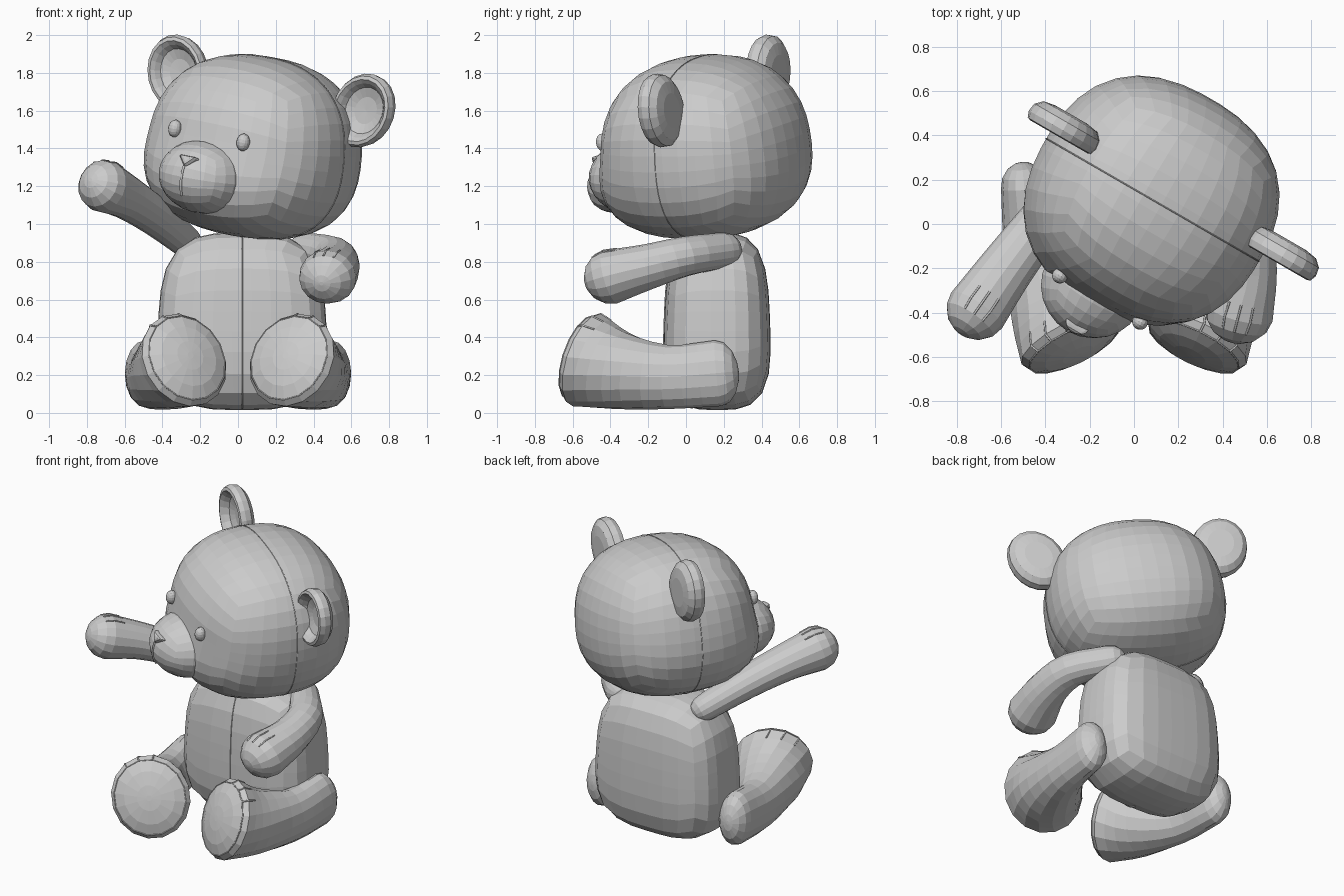
import bpy, bmesh
from math import sin, cos, tan, pi, radians, copysign
from mathutils import Vector, Matrix

if "Cube" in bpy.data.objects:
    bpy.data.objects.remove(bpy.data.objects["Cube"])


def finish(name, bm, mat=Matrix()):
    bmesh.ops.recalc_face_normals(bm, faces=bm.faces)
    me = bpy.data.meshes.new(name)
    bm.to_mesh(me)
    bm.free()
    ob = bpy.data.objects.new(name, me)
    ob.matrix_world = mat
    bpy.context.collection.objects.link(ob)
    return ob


# Soft pillow shape: gridded cube pushed onto a superellipsoid, jaw fills the lower front
def blob(name, mat, loc, radii, p=2.0, cuts=7, taper=0.0, jaw=0.0):
    bm = bmesh.new()
    bmesh.ops.create_cube(bm, size=2)
    bmesh.ops.subdivide_edges(bm, edges=bm.edges[:], cuts=cuts, use_grid_fill=True)
    for v in bm.verts:
        d = Vector([tan(c * pi / 4) for c in v.co])
        d /= sum(abs(c) ** p for c in d) ** (1 / p)
        k = 1 - taper * d.z
        fill = jaw * max(0, -d.y) * max(0, -d.z)
        v.co = Vector((d.x * radii[0] * k, d.y * radii[1] * k - fill, d.z * radii[2]))
    return finish(name, bm, mat @ Matrix.Translation(loc))


# Thin sewn thread along a list of points
def stitch(name, pts, closed=False, width=0.005, mat=Matrix()):
    cu = bpy.data.curves.new(name, 'CURVE')
    cu.dimensions = '3D'
    cu.bevel_depth = width
    cu.bevel_resolution = 1
    cu.use_fill_caps = True
    sp = cu.splines.new('POLY')
    sp.points.add(len(pts) - 1)
    for q, c in zip(sp.points, pts):
        q.co = (*c, 1)
    sp.use_cyclic_u = closed
    ob = bpy.data.objects.new(name, cu)
    ob.matrix_world = mat
    bpy.context.collection.objects.link(ob)


def catmull(a, b, c, d, t):
    return 0.5 * (2 * b + (c - a) * t + (2 * a - 5 * b + 4 * c - d) * t * t
                  + (3 * b - a - 3 * c + d) * t ** 3)


# Stuffed limb lofted through (x, y, z, half width, half height, roll), domed ends
def limb(name, secs, start_dome, end_dome, seg=16, sub=3):
    s = [Vector((*q, 0)[:6]) for q in secs]
    s = [2 * s[0] - s[1]] + s + [2 * s[-1] - s[-2]]
    path = [catmull(*s[i:i + 4], j / sub) for i in range(len(s) - 3) for j in range(sub)]
    path.append(s[-2])
    stations = []
    for i, q in enumerate(path):
        a, b = path[max(i - 1, 0)], path[min(i + 1, len(path) - 1)]
        t = (Vector(b[:3]) - Vector(a[:3])).normalized()
        stations.append((Vector(q[:3]), t, q[3], q[4], q[5]))

    def dome(station, depth):
        c, t, w, h, roll = station
        return [(c + t * depth * sin(radians(a)), t, w * cos(radians(a)), h * cos(radians(a)), roll)
                for a in (25, 50, 72, 86)]

    rings = []
    for c, t, w, h, roll in (dome(stations[0], -start_dome)[::-1] + stations
                             + dome(stations[-1], end_dome)):
        side = t.cross(Vector((0, 0, 1))).normalized()
        side = Matrix.Rotation(radians(roll), 3, t) @ side
        up = side.cross(t)
        rings.append([c + side * w * cos(2 * pi * k / seg) + up * h * sin(2 * pi * k / seg)
                      for k in range(seg)])
    bm = bmesh.new()
    vs = [[bm.verts.new(q) for q in r] for r in rings]
    for a, b in zip(vs, vs[1:]):
        for k in range(seg):
            bm.faces.new((a[k], a[(k + 1) % seg], b[(k + 1) % seg], b[k]))
    bm.faces.new(vs[0])
    bm.faces.new(vs[-1])
    finish(name, bm)
    # toe or finger stitches wrap over the end
    for k in (3, 4, 5):
        stitch(name + "_toe_stitch", [r[k] for r in rings[-6:-3]])
    return rings


# Superellipse arc for seams, angles in degrees
def seam_path(a, b, p, start, end, n=28):
    out = []
    for i in range(n + 1):
        t = radians(start + (end - start) * i / n)
        out.append((copysign(abs(cos(t)) ** (2 / p), cos(t)) * a,
                    copysign(abs(sin(t)) ** (2 / p), sin(t)) * b))
    return out


# Body with front seam
body_mat = Matrix.Translation((0.022, 0.165, 0.485))
blob("body", body_mat, (0, 0, 0), (0.445, 0.28, 0.47), p=3.3, cuts=6, taper=0.06)
stitch("body_seam", [(0, -u * (1 - 0.06 * v / 0.47), v)
                     for u, v in seam_path(0.28, 0.47, 3.3, -75, 75)], width=0.004, mat=body_mat)

# Legs, turned in a little at the feet
for side, s in (("left", -1), ("right", 1)):
    rings = limb(side + "_leg", [(0.495 * s, 0.17, 0.21, 0.105, 0.175, 0),
                                 (0.46 * s, -0.1, 0.19, 0.13, 0.17, 0),
                                 (0.365 * s, -0.36, 0.225, 0.205, 0.21, -8 * s),
                                 (0.285 * s, -0.525, 0.28, 0.245, 0.26, -20 * s)], 0.11, 0.08)
    stitch(side + "_sole_seam", rings[-4], closed=True, width=0.004)

# Arms: one raised, one resting forward
limb("left_arm", [(-0.28, 0.2, 0.91, 0.085, 0.085), (-0.44, -0.02, 1.04, 0.11, 0.1),
                  (-0.59, -0.22, 1.14, 0.125, 0.115), (-0.71, -0.39, 1.2, 0.14, 0.14)], 0.09, 0.13)
limb("right_arm", [(0.36, 0.2, 0.86, 0.09, 0.095), (0.5, 0.0, 0.83, 0.11, 0.105),
                   (0.52, -0.2, 0.775, 0.125, 0.12), (0.475, -0.4, 0.72, 0.155, 0.145)], 0.1, 0.14)

# Head frame: turned and tipped
H = (Matrix.Translation((0.09, 0.105, 1.41)) @ Matrix.Rotation(radians(-30), 4, 'Z')
     @ Matrix.Rotation(radians(10), 4, 'Y'))
blob("head", H, (0, 0, 0), (0.55, 0.525, 0.48), p=2.4, cuts=8, taper=0.05, jaw=0.11)
stitch("head_seam", [(u * (1 - 0.05 * v / 0.48), 0, v)
                     for u, v in seam_path(0.55, 0.48, 2.4, 0, 360, 48)], mat=H, width=0.003)

# Face
blob("muzzle", H, (-0.015, -0.48, -0.165), (0.24, 0.225, 0.195), p=1.95, cuts=5)
for s in (-1, 1):
    blob("eye", H, (0.212 * s, -0.505, 0.06), (0.036, 0.035, 0.047), cuts=3)

bm = bmesh.new()
bmesh.ops.create_cone(bm, cap_ends=True, segments=3, radius1=0.085, radius2=0.06, depth=0.05)
nose = finish("nose", bm, H @ Matrix.Translation((-0.01, -0.672, -0.075))
              @ Matrix.Rotation(radians(68), 4, 'X') @ Matrix.Rotation(radians(180), 4, 'Z')
              @ Matrix.Diagonal((1.0, 0.62, 1, 1)))
bev = nose.modifiers.new("round", 'BEVEL')
bev.width = 0.018
bev.segments = 2
stitch("mouth_stitch", [(-0.015, -0.48 - 0.225 * (1 - (z / 0.195) ** 2) ** 0.5, z - 0.165)
                        for z in (0.06, 0.03, -0.02, -0.06, -0.1)], width=0.007, mat=H)

# Cupped ears, turned from a rim profile
profile = [(0, 0.055), (0.09, 0.055), (0.15, 0.045), (0.183, 0.015), (0.19, -0.025),
           (0.178, -0.055), (0.16, -0.06), (0.14, -0.04), (0.12, -0.01), (0.07, 0.008), (0, 0.012)]
for s in (-1, 1):
    bm = bmesh.new()
    vs = [bm.verts.new((r, y, 0)) for r, y in profile]
    es = [bm.edges.new(e) for e in zip(vs, vs[1:])]
    bmesh.ops.spin(bm, geom=vs + es, cent=(0, 0, 0), axis=(0, 1, 0), angle=2 * pi, steps=20)
    bmesh.ops.remove_doubles(bm, verts=bm.verts, dist=0.0005)
    finish("ear", bm, H @ Matrix.Translation((0.575 * s, 0.095, 0.295))
           @ Matrix.Rotation(radians(25 * s), 4, 'Y') @ Matrix.Diagonal((0.92, 1, 1.08, 1)))
